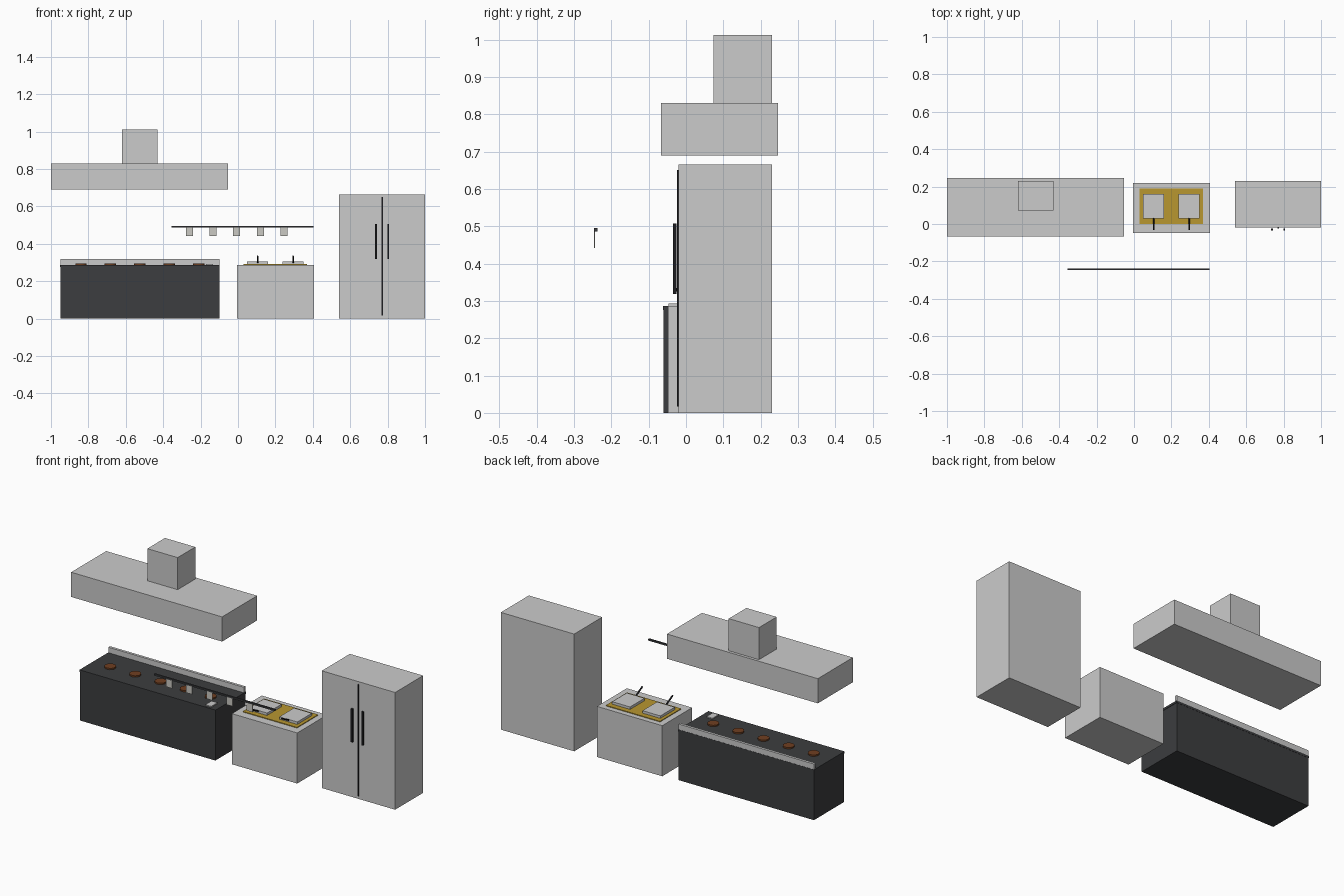
import bpy, bmesh
from math import atan2, hypot

if "Cube" in bpy.data.objects:
    bpy.data.objects.remove(bpy.data.objects["Cube"])


def material(name, r, g, b):
    m = bpy.data.materials.new(name)
    m.diffuse_color = (r, g, b, 1)
    m.use_nodes = True
    m.node_tree.nodes["Principled BSDF"].inputs["Base Color"].default_value = m.diffuse_color
    return m


CHARCOAL = material("charcoal", 0.045, 0.047, 0.05)
BLACK = material("black", 0.012, 0.012, 0.014)
BROWN = material("burner_brown", 0.16, 0.05, 0.015)
GOLD = material("gold", 0.48, 0.31, 0.03)
PALE = material("pale", 0.6, 0.59, 0.55)


def box(name, x, y, z, mat=None):
    """Box from (min, max) ranges on each axis."""
    bm = bmesh.new()
    bmesh.ops.create_cube(bm, size=1)
    for v in bm.verts:
        v.co = [r[0] + (c + 0.5) * (r[1] - r[0]) for c, r in zip(v.co, (x, y, z))]
    me = bpy.data.meshes.new(name)
    bm.to_mesh(me)
    bm.free()
    ob = bpy.data.objects.new(name, me)
    bpy.context.collection.objects.link(ob)
    if mat:
        me.materials.append(mat)
    return ob


def cylinder(name, radius, depth, loc, mat, sides=24, rot=(0, 0, 0)):
    bpy.ops.mesh.primitive_cylinder_add(vertices=sides, radius=radius, depth=depth,
                                        location=loc, rotation=rot)
    ob = bpy.context.object
    ob.name = name
    ob.data.materials.append(mat)
    bpy.ops.object.shade_smooth_by_angle()


# Extractor hood and chimney
box("hood", (-1.0, -0.053), (-0.067, 0.247), (0.69, 0.83))
box("chimney", (-0.62, -0.43), (0.073, 0.231), (0.83, 1.012))

# Stove with top slab, backsplash, burners and a small side plate
box("stove_body", (-0.95, -0.1), (-0.06, 0.21), (0, 0.275), CHARCOAL)
box("stove_top", (-0.952, -0.098), (-0.061, 0.211), (0.275, 0.287), CHARCOAL)
box("stove_backsplash", (-0.95, -0.1), (0.195, 0.21), (0.287, 0.318))
for i in range(5):
    cylinder(f"burner_{i + 1}", 0.03, 0.009, (-0.84 + i * 0.1575, 0.055, 0.2905), BROWN)
box("side_plate", (-0.172, -0.135), (-0.047, 0.008), (0.287, 0.293))

# Counter with gold hob plate and two pans
box("counter", (-0.005, 0.405), (-0.048, 0.22), (0, 0.287))
box("hob_plate", (0.03, 0.37), (0.0, 0.19), (0.287, 0.291), GOLD)
for i, x in enumerate((0.105, 0.295)):
    box(f"pan_{i + 1}", (x - 0.056, x + 0.056), (0.03, 0.16), (0.291, 0.305))
    # Handle slopes up towards the front
    dy, dz = -0.065, 0.034
    cylinder(f"pan_handle_{i + 1}", 0.0045, hypot(dy, dz),
             (x, 0.0345 + dy / 2, 0.299 + dz / 2), BLACK, 12, (atan2(-dy, dz), 0, 0))

# Hanging rail with tags
box("rail", (-0.355, 0.403), (-0.247, -0.237), (0.486, 0.495), CHARCOAL)
for i in range(5):
    x = -0.26 + i * 0.1265
    box(f"tag_{i + 1}", (x - 0.019, x + 0.019), (-0.2465, -0.2435), (0.442, 0.487), PALE)

# Fridge with door seam and handles
box("fridge", (0.54, 1.0), (-0.02, 0.231), (0, 0.665))
box("door_seam", (0.768, 0.774), (-0.024, -0.018), (0.017, 0.65), BLACK)
for side, x in (("left", 0.737), ("right", 0.803)):
    box(f"fridge_handle_{side}", (x - 0.005, x + 0.005), (-0.035, -0.025), (0.318, 0.507), BLACK)
